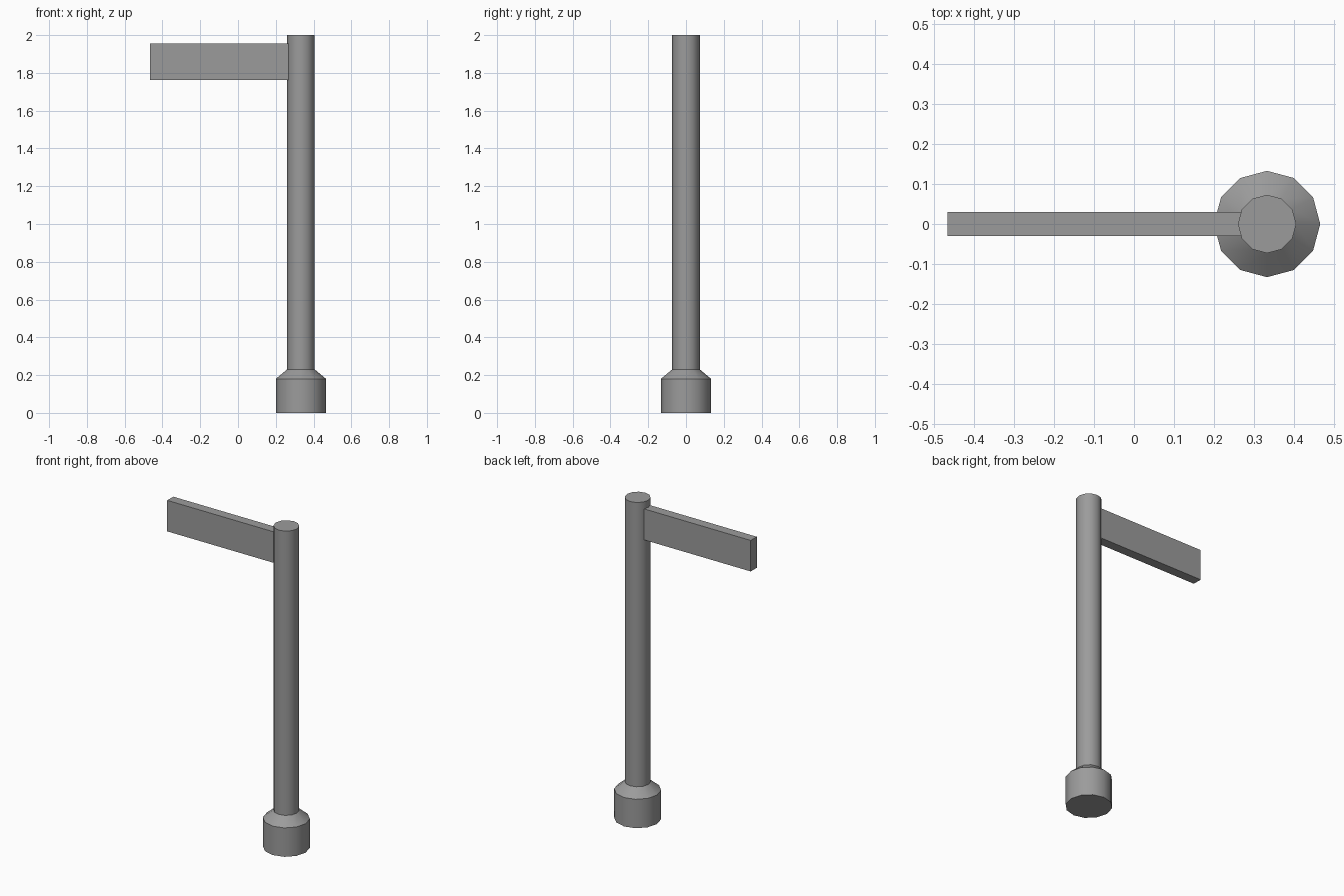
import bpy
import bmesh
from math import cos, sin, tau, radians

cube = bpy.data.objects.get("Cube")
if cube:
    bpy.data.objects.remove(cube, do_unlink=True)

SIDES = 12
POST_X = 0.333

grey = bpy.data.materials.new("mid grey")
grey.use_nodes = True
colour = (0.33, 0.33, 0.33, 1)
grey.diffuse_color = colour
grey.node_tree.nodes["Principled BSDF"].inputs["Base Color"].default_value = colour


def finish(name, bm):
    bmesh.ops.recalc_face_normals(bm, faces=bm.faces)
    mesh = bpy.data.meshes.new(name)
    bm.to_mesh(mesh)
    bm.free()
    mesh.materials.append(grey)
    obj = bpy.data.objects.new(name, mesh)
    bpy.context.collection.objects.link(obj)
    return obj


def turned(name, profile):
    """Twelve-sided solid from (radius, height) pairs, capped at both ends."""
    bm = bmesh.new()
    rings = [[bm.verts.new((POST_X + r * cos(tau * i / SIDES),
                            r * sin(tau * i / SIDES), z))
              for i in range(SIDES)] for r, z in profile]
    for low, high in zip(rings, rings[1:]):
        for i in range(SIDES):
            j = (i + 1) % SIDES
            bm.faces.new((low[i], low[j], high[j], high[i]))
    bm.faces.new(rings[0])
    bm.faces.new(rings[-1])
    obj = finish(name, bm)
    bpy.ops.object.select_all(action='DESELECT')
    obj.select_set(True)
    bpy.context.view_layer.objects.active = obj
    bpy.ops.object.shade_smooth_by_angle(angle=radians(35))


# Base with sloped shoulder, and the tall post
turned("base", [(0.133, 0), (0.133, 0.18), (0.073, 0.23)])
turned("post", [(0.073, 0.2), (0.073, 2)])

# Flat sign arm reaching to the right, its end set into the post
bm = bmesh.new()
bmesh.ops.create_cube(bm, size=1)
bmesh.ops.scale(bm, vec=(0.75, 0.06, 0.193), verts=bm.verts)
bmesh.ops.translate(bm, vec=(-0.092, 0, 1.859), verts=bm.verts)
finish("sign_arm", bm)
